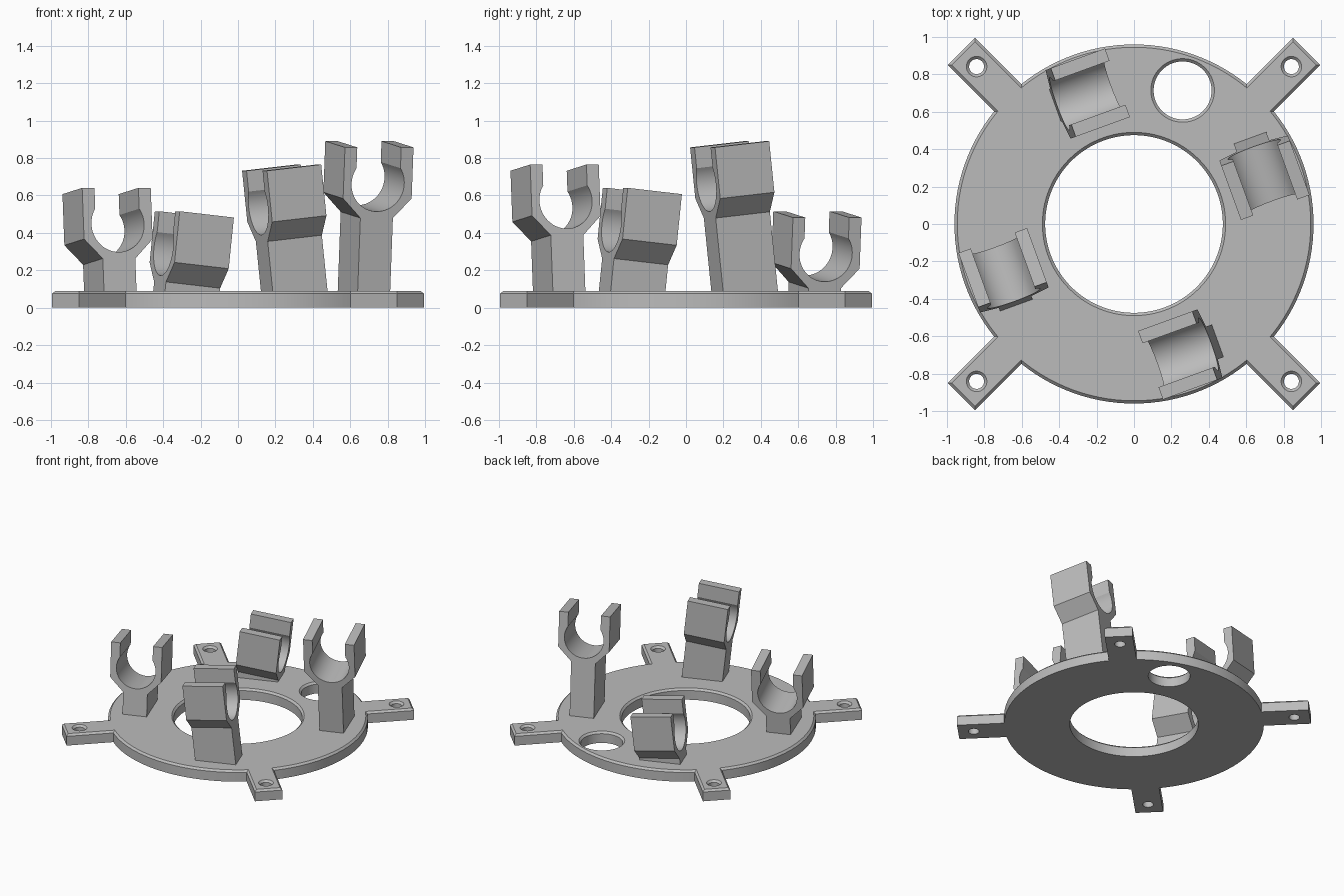
import bpy, bmesh
from math import sin, cos, asin, acos, sqrt, radians, pi
from mathutils import Matrix, Vector

cube = bpy.data.objects.get("Cube")
if cube:
    bpy.data.objects.remove(cube)

COLOUR = (0.5, 0.5, 0.5, 1)
grey = bpy.data.materials.new("plain grey")
grey.use_nodes = True
grey.diffuse_color = COLOUR
grey.node_tree.nodes["Principled BSDF"].inputs["Base Color"].default_value = COLOUR

PLATE_HEIGHT, CHAMFER = 0.09, 0.015


def finish(bm, name):
    """Turn a bmesh into a shaded object."""
    bmesh.ops.recalc_face_normals(bm, faces=bm.faces)
    mesh = bpy.data.meshes.new(name)
    bm.to_mesh(mesh)
    bm.free()
    mesh.materials.append(grey)
    obj = bpy.data.objects.new(name, mesh)
    bpy.context.collection.objects.link(obj)
    bpy.ops.object.select_all(action='DESELECT')
    obj.select_set(True)
    bpy.context.view_layer.objects.active = obj
    bpy.ops.object.shade_smooth_by_angle(angle=radians(30))
    return obj


def plate_outline(inset):
    """Disc with four diagonal arms, shrunk by inset."""
    radius, half, reach = 0.96 - inset, 0.103 - inset, 1.305 - inset
    join = asin(half / radius)
    points = []
    for k in range(4):
        turn = pi / 4 + k * pi / 2
        along = Vector((cos(turn), sin(turn)))
        side = Vector((-sin(turn), cos(turn)))
        points += [along * reach - side * half, along * reach + side * half]
        steps = 28
        for i in range(steps + 1):
            a = turn + join + (pi / 2 - 2 * join) * i / steps
            points.append(Vector((cos(a), sin(a))) * radius)
    return points


def circle(distance, angle, radius, steps):
    centre = Vector((cos(angle), sin(angle))) * distance
    return [centre + Vector((cos(t), sin(t))) * radius
            for t in (2 * pi * i / steps for i in range(steps))]


# Base plate: chamfered outline with chamfered holes
holes = [(0, 0, 0.475, 112), (0.76, radians(70), 0.155, 64)]
holes += [(1.19, pi / 4 + k * pi / 2, 0.04, 32) for k in range(4)]
contours = [(plate_outline(0), plate_outline(CHAMFER))]
contours += [(circle(d, a, r, n), circle(d, a, r + CHAMFER, n)) for d, a, r, n in holes]

bm = bmesh.new()
bottom_edges, top_edges = [], []
for wall, rim in contours:
    rings = []
    for pts, z in ((wall, 0), (wall, PLATE_HEIGHT - CHAMFER), (rim, PLATE_HEIGHT)):
        rings.append([bm.verts.new((p.x, p.y, z)) for p in pts])
    count = len(wall)
    for low, high in zip(rings, rings[1:]):
        for i in range(count):
            j = (i + 1) % count
            bm.faces.new((low[i], low[j], high[j], high[i]))
    for ring, store in ((rings[0], bottom_edges), (rings[-1], top_edges)):
        store += [bm.edges.get((ring[i], ring[(i + 1) % count])) for i in range(count)]
for edges in (bottom_edges, top_edges):
    bmesh.ops.triangle_fill(bm, edges=edges, use_beauty=True)
finish(bm, "base_plate")


# Snap clips: a post with a forked cradle, climbing in a spiral
def clip(name, angle, height):
    width, bore, top, gap = 0.31, 0.15, 0.195, 0.125
    right = [(0.195, top), (0.195, -0.08), (0.0925, -0.185), (0.0925, 0.045 - height)]
    profile = right + [(-x, z) for x, z in reversed(right)]
    profile.append((-gap, top))
    start, steps = pi - acos(gap / bore), 40
    sweep = 2 * pi - 2 * (start - pi / 2)
    for i in range(steps + 1):
        a = start + sweep * i / steps
        profile.append((bore * cos(a), bore * sin(a)))
    profile.append((gap, top))

    bm = bmesh.new()
    face = bm.faces.new([bm.verts.new((x, -width / 2, z)) for x, z in profile])
    grown = bmesh.ops.extrude_face_region(bm, geom=[face], use_keep_orig=True)
    moved = [v for v in grown["geom"] if isinstance(v, bmesh.types.BMVert)]
    bmesh.ops.translate(bm, verts=moved, vec=(0, width, 0))
    place = (Matrix.Rotation(angle, 4, 'Z') @ Matrix.Translation((0.74, 0, height))
             @ Matrix.Rotation(radians(6.2), 4, 'X'))
    bm.transform(place)
    finish(bm, name)


for k, name in enumerate(("back_clip", "right_clip", "front_clip", "left_clip")):
    clip(name, radians(110 + 90 * k), 0.305 + 0.125 * k)
